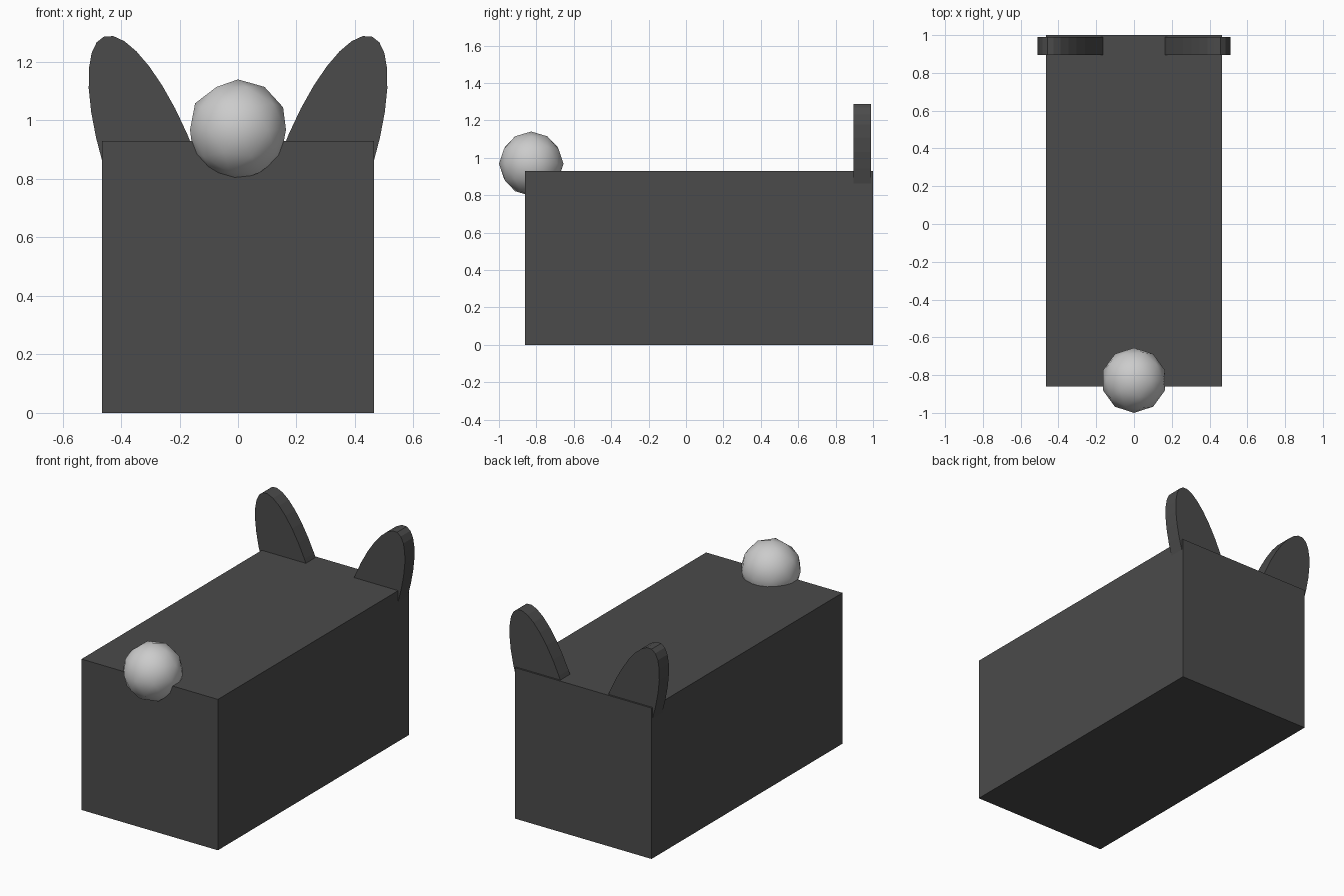
import bpy, bmesh
from math import radians
from mathutils import Matrix

if "Cube" in bpy.data.objects:
    bpy.data.objects.remove(bpy.data.objects["Cube"])

dark = bpy.data.materials.new("dark_grey")
dark.diffuse_color = (0.07, 0.07, 0.07, 1)
dark.use_nodes = True
dark.node_tree.nodes["Principled BSDF"].inputs["Base Color"].default_value = dark.diffuse_color


def make_part(name, build, matrix, material=None, smooth=False):
    bm = bmesh.new()
    build(bm)
    bmesh.ops.transform(bm, matrix=matrix, verts=bm.verts)
    for f in bm.faces:
        f.smooth = smooth
    mesh = bpy.data.meshes.new(name)
    bm.to_mesh(mesh)
    bm.free()
    obj = bpy.data.objects.new(name, mesh)
    bpy.context.collection.objects.link(obj)
    if material:
        mesh.materials.append(material)
    return obj


# Box body
make_part("body", lambda bm: bmesh.ops.create_cube(bm, size=1),
          Matrix.Translation((0, 0.07, 0.465)) @ Matrix.Diagonal((0.93, 1.86, 0.93, 1)),
          dark)

# Low-poly ball nose on the front top edge
make_part("nose", lambda bm: bmesh.ops.create_icosphere(bm, subdivisions=2, radius=0.1725),
          Matrix.Translation((0, -0.8275, 0.968)), smooth=True)

# Flat elliptical ears leaning outward, sunk into the back of the body
for side, label in ((-1, "left"), (1, "right")):
    make_part(label + "_ear",
              lambda bm: bmesh.ops.create_cone(bm, cap_ends=True, segments=32,
                                               radius1=1, radius2=1, depth=1),
              Matrix.Translation((side * 0.2835, 0.9425, 0.808))
              @ Matrix.Rotation(side * radians(20), 4, 'Y')
              @ Matrix.Diagonal((0.156, 0.094, 0.51, 1))
              @ Matrix.Rotation(radians(90), 4, 'X'),
              dark)
